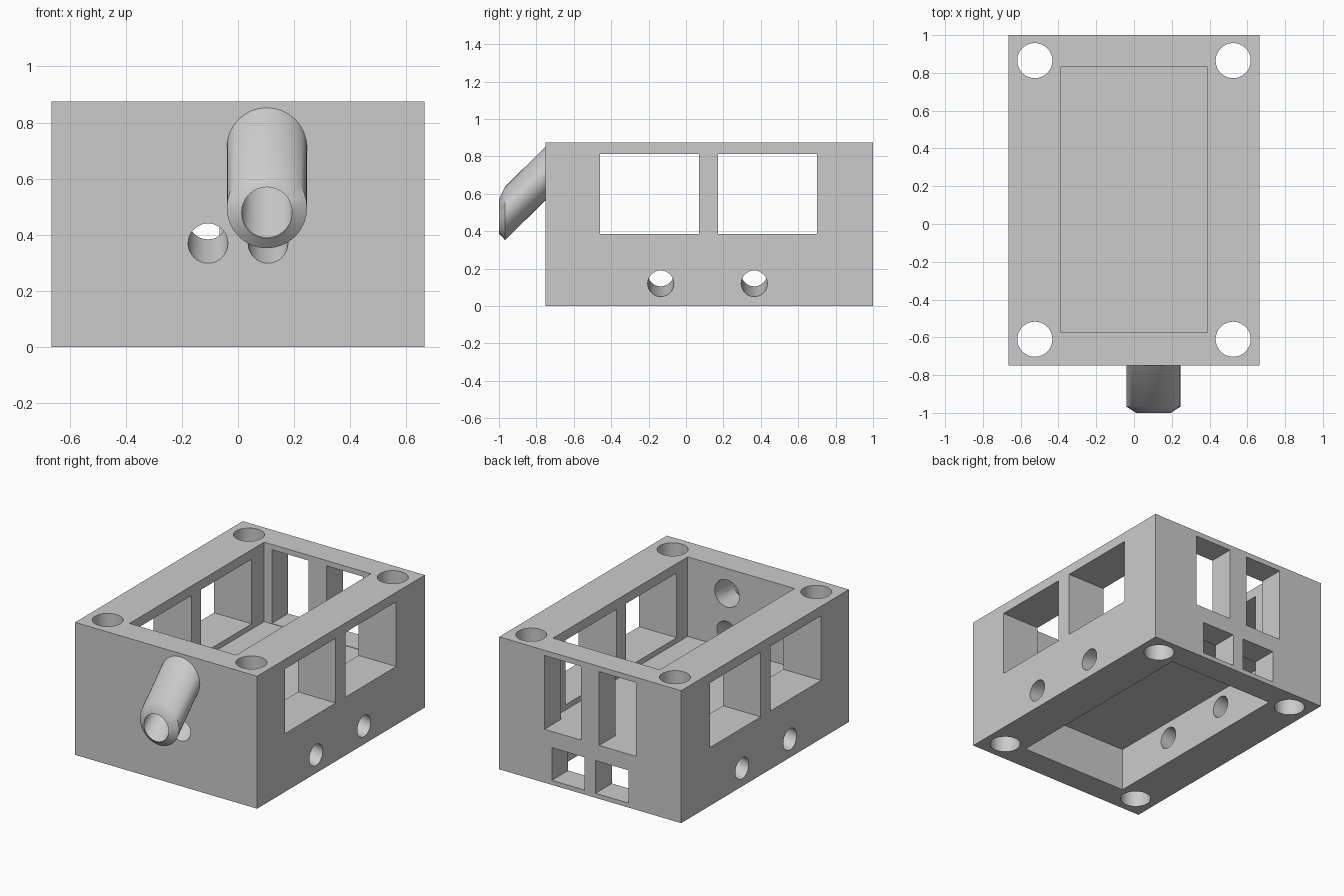
import bpy, bmesh, math
from mathutils import Vector

if "Cube" in bpy.data.objects:
    bpy.data.objects.remove(bpy.data.objects["Cube"])

SIDES = 32


def add_object(name, bm):
    bmesh.ops.recalc_face_normals(bm, faces=bm.faces[:])
    me = bpy.data.meshes.new(name)
    bm.to_mesh(me)
    bm.free()
    ob = bpy.data.objects.new(name, me)
    bpy.context.scene.collection.objects.link(ob)
    return ob


def box(name, lo, hi):
    bm = bmesh.new()
    bmesh.ops.create_cube(bm, size=1)
    for v in bm.verts:
        v.co = Vector([lo[i] + (v.co[i] + 0.5) * (hi[i] - lo[i]) for i in range(3)])
    return add_object(name, bm)


def loft(name, axis, rings):
    """Round bar through rings (centre, radius) that lie square to the axis."""
    bm = bmesh.new()
    a, b = [i for i in range(3) if i != axis]
    loops = []
    for centre, r in rings:
        loop = []
        for k in range(SIDES):
            t = 2 * math.pi * k / SIDES
            co = Vector(centre)
            co[a] += r * math.cos(t)
            co[b] += r * math.sin(t)
            loop.append(bm.verts.new(co))
        loops.append(loop)
    for p, q in zip(loops, loops[1:]):
        for k in range(SIDES):
            n = (k + 1) % SIDES
            bm.faces.new((p[k], p[n], q[n], q[k]))
    bm.faces.new(loops[0])
    bm.faces.new(loops[-1])
    return add_object(name, bm)


def combine(target, tool, operation='DIFFERENCE'):
    """Apply a boolean and remove the tool object."""
    mod = target.modifiers.new("bool", 'BOOLEAN')
    mod.operation = operation
    mod.solver = 'EXACT'
    mod.object = tool
    dg = bpy.context.evaluated_depsgraph_get()
    dg.update()
    me = bpy.data.meshes.new_from_object(target.evaluated_get(dg))
    target.modifiers.clear()
    target.data = me
    bpy.data.objects.remove(tool)


# Housing block with upper and lower cavities, split by a thin floor
body = box("housing", (-0.665, -0.75, 0), (0.665, 1, 0.875))
combine(body, box("upper_cavity", (-0.39, -0.575, 0.35), (0.39, 0.83, 1)))
combine(body, box("lower_cavity", (-0.39, -0.575, -0.1), (0.39, 0.83, 0.285)))

# Corner bolt holes
for x in (-0.525, 0.525):
    for y in (-0.61, 0.865):
        combine(body, loft("bolt_hole", 2, [((x, y, -0.1), 0.093), ((x, y, 1), 0.093)]))

# Side windows, through both long walls
for y0, y1 in ((-0.46, 0.07), (0.17, 0.70)):
    combine(body, box("side_window", (-1, y0, 0.385), (1, y1, 0.812)))

# Back windows: tall pair above, small pair below
for x0, x1, z0, z1 in ((0.066, 0.334, 0.353, 0.84), (0.04, 0.28, 0.03, 0.246)):
    for lo, hi in ((x0, x1), (-x1, -x0)):
        combine(body, box("back_window", (lo, 0.75, z0), (hi, 1.1, z1)))

# Sloping drain holes in the long walls
for s in (-1, 1):
    for y in (-0.135, 0.365):
        combine(body, loft("side_hole", 0, [((s * 0.3, y, 0.193), 0.07),
                                            ((s * 0.765, y, 0.10), 0.07)]))

# Sloping holes in the front wall
for x in (-0.107, 0.107):
    combine(body, loft("front_hole", 1, [((x, -0.85, 0.321), 0.071),
                                         ((x, -0.5, 0.491), 0.071)]))

# Angled spout with tapered lip, then its bore through the wall
X = 0.103
combine(body, loft("spout", 1, [((X, -0.68, 0.71), 0.143), ((X, -0.75, 0.71), 0.143),
                                ((X, -0.967, 0.495), 0.143), ((X, -1, 0.48), 0.092)]), 'UNION')
combine(body, loft("spout_bore", 1, [((X, -1.05, 0.434), 0.09), ((X, -0.75, 0.71), 0.09),
                                     ((X, -0.5, 0.71), 0.09)]))

# Single grey colour, smooth holes with sharp edges
grey = bpy.data.materials.new("grey")
grey.diffuse_color = (0.6, 0.6, 0.6, 1)
grey.use_nodes = True
grey.node_tree.nodes["Principled BSDF"].inputs["Base Color"].default_value = grey.diffuse_color
body.data.materials.clear()
body.data.materials.append(grey)
bpy.context.view_layer.objects.active = body
body.select_set(True)
bpy.ops.object.shade_smooth_by_angle(angle=math.radians(30))
